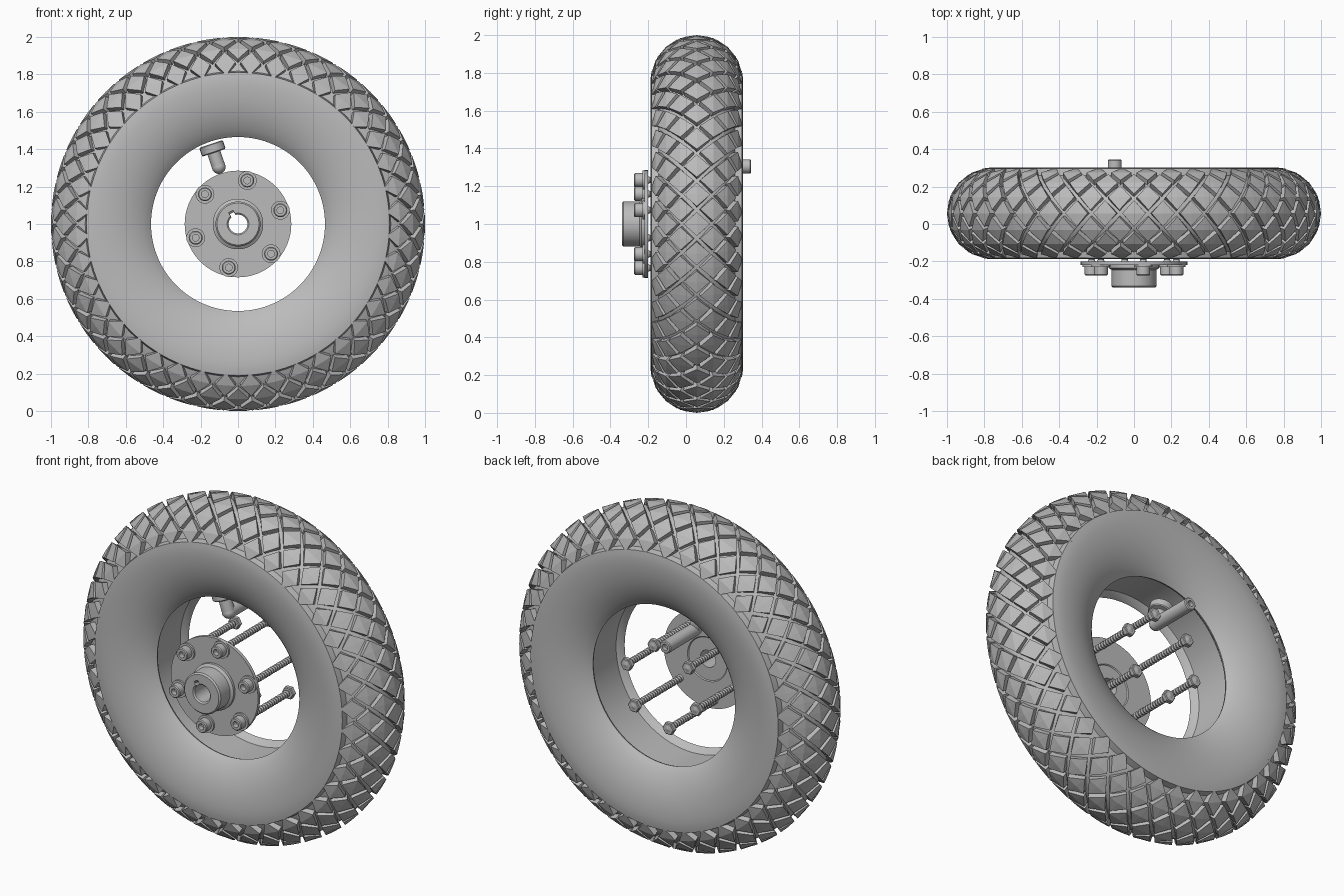
import bpy, bmesh, math
from mathutils import Matrix, Vector

if "Cube" in bpy.data.objects:
    bpy.data.objects.remove(bpy.data.objects["Cube"])

grey = bpy.data.materials.new("plain_grey")
grey.use_nodes = True
GREY = (0.5, 0.5, 0.5, 1)
grey.diffuse_color = GREY
grey.node_tree.nodes["Principled BSDF"].inputs["Base Color"].default_value = GREY

AXLE = 1.0           # height of the wheel axis
MID = 0.057          # y of the tyre's middle plane
TUBE_R = 0.755       # radius to the centre of the tyre section
CROWN = 0.245        # section radius at the lug tops
BED = 0.212          # section radius between the lugs


def finish(name, bm, angle=None):
    bmesh.ops.remove_doubles(bm, verts=bm.verts, dist=1e-5)
    bmesh.ops.recalc_face_normals(bm, faces=bm.faces)
    mesh = bpy.data.meshes.new(name)
    bm.to_mesh(mesh)
    bm.free()
    mesh.materials.append(grey)
    obj = bpy.data.objects.new(name, mesh)
    bpy.context.collection.objects.link(obj)
    if angle:
        bpy.ops.object.select_all(action='DESELECT')
        obj.select_set(True)
        bpy.context.view_layer.objects.active = obj
        bpy.ops.object.shade_smooth_by_angle(angle=math.radians(angle))
    return obj


def lathe(name, profile, origin, direction=(0, 1, 0), sides=32, closed=False, angle=35, keyway=None):
    """Spin (radius, distance) points about a line through origin."""
    place = Matrix.Translation(origin) @ Vector(direction).to_track_quat('Z', 'Y').to_matrix().to_4x4()
    bm = bmesh.new()
    rings = []
    for s in range(sides):
        a = math.tau * s / sides
        ring = []
        for r, d in profile:
            p = place @ Vector((r * math.cos(a), r * math.sin(a), d))
            if keyway and keyway(p, r):
                p.x, p.z = p.x * 1.35, AXLE + (p.z - AXLE) * 1.35
            ring.append(bm.verts.new(p))
        rings.append(ring)
    n = len(profile)
    for s in range(sides):
        a, b = rings[s], rings[(s + 1) % sides]
        for i in range(n if closed else n - 1):
            j = (i + 1) % n
            bm.faces.new((a[i], a[j], b[j], b[i]))
    return finish(name, bm, angle)


# Tyre carcass: grooved inner wall, full sidewalls, recessed bed under the lugs
half = [(0.495, 0.0), (0.495, 0.11), (0.47, 0.135), (0.465, 0.148)]
for i in range(1, 13):
    a = math.radians(38 + 52 * i / 12)
    half.append((TUBE_R - 0.367 * math.cos(a), CROWN * math.sin(a)))
for deg, rad in [(83, CROWN), (77, CROWN), (73, BED)] + [(d, BED) for d in range(64, -1, -8)]:
    a = math.radians(deg)
    half.append((TUBE_R + rad * math.cos(a), rad * math.sin(a)))
mirrored = [(r, -d) for r, d in reversed(half[1:-1])]
lathe("tyre_carcass", half + mirrored, (0, MID, AXLE), sides=120, closed=True, angle=40)


# Tread lugs: staggered diamonds wrapped over the crown
def on_tyre(theta, phi, rad):
    r = TUBE_R + rad * math.cos(phi)
    return Vector((r * math.sin(theta), MID + rad * math.sin(phi), AXLE + r * math.cos(theta)))


LUGS = 40
STEP = math.radians(21)
bm = bmesh.new()
for col in range(-3, 4):
    phi = col * STEP
    for k in range(LUGS):
        theta = math.tau * (k + 0.5 * (col % 2)) / LUGS
        dt, dp = 0.8 * math.pi / LUGS, 0.8 * STEP
        corners = [(dt, 0), (0, dp), (-dt, 0), (0, -dp)]
        low = [bm.verts.new(on_tyre(theta + t * 1.05, phi + p * 1.05, BED - 0.008)) for t, p in corners]
        top = [bm.verts.new(on_tyre(theta + t, phi + p, CROWN)) for t, p in corners]
        peak = bm.verts.new(on_tyre(theta, phi, CROWN))
        for i in range(4):
            j = (i + 1) % 4
            bm.faces.new((low[i], low[j], top[j], top[i]))
            bm.faces.new((top[i], top[j], peak))
finish("tread_lugs", bm)


# Hub: flange disc and stepped boss with a keyed bore
def in_keyway(p, r):
    return r < 0.06 and abs(math.degrees(math.atan2(p.z - AXLE, p.x)) - 120) < 12


hub = [(0.05, -0.332), (0.058, -0.34), (0.112, -0.34), (0.12, -0.332), (0.12, -0.245), (0.135, -0.235),
       (0.135, -0.22), (0.285, -0.22), (0.285, -0.2), (0.13, -0.2), (0.125, -0.205), (0.05, -0.205)]
lathe("hub_flange", hub, (0, 0, AXLE), sides=72, closed=True, keyway=in_keyway)

# Six long screws with washers, threaded shanks and end nuts
head = [(0, 0.03), (0.018, 0.03), (0.018, 0), (0.032, 0), (0.037, 0.005), (0.037, 0.05), (0, 0.05)]
washer = [(0, 0), (0.05, 0), (0.05, 0.012), (0, 0.012)]
nut = [(0.017, 0), (0.033, 0), (0.038, 0.004), (0.038, 0.026), (0.033, 0.03), (0.017, 0.03)]
thread = [(0, 0)]
for i in range(46):
    thread.append((0.02 if i % 2 else 0.016, i * 0.01))
thread.append((0, 0.455))
for n in range(6):
    a = math.radians(18 + 60 * n)
    x, z = 0.238 * math.cos(a), AXLE + 0.238 * math.sin(a)
    lathe(f"screw_head_{n + 1}", head, (x, -0.275, z), sides=24)
    lathe(f"washer_{n + 1}", washer, (x, -0.231, z), sides=24)
    lathe(f"threaded_shank_{n + 1}", thread, (x, -0.21, z), sides=12, angle=None)
    lathe(f"end_nut_{n + 1}", nut, (x, 0.21, z), sides=6, closed=True, angle=None)

# Bent air valve: base cap, radial stem, elbow and rearward tube
elbow = Vector((-0.103, 0.06, AXLE + 0.305))
outward = Vector((elbow.x, 0, elbow.z - AXLE)).normalized()
stem = [(0, 0), (0.036, 0), (0.036, 0.08), (0.062, 0.08), (0.066, 0.085), (0.066, 0.125), (0.06, 0.13), (0, 0.13)]
lathe("valve_stem", stem, elbow, outward, sides=28)
ball = [(0.037 * math.sin(math.pi * i / 10), -0.037 * math.cos(math.pi * i / 10)) for i in range(11)]
lathe("valve_elbow", ball, elbow, sides=28)
tube = [(0, 0), (0.037, 0), (0.037, 0.28), (0.032, 0.285), (0.018, 0.285), (0.018, 0.26), (0, 0.26)]
lathe("valve_tube", tube, elbow, sides=28)
